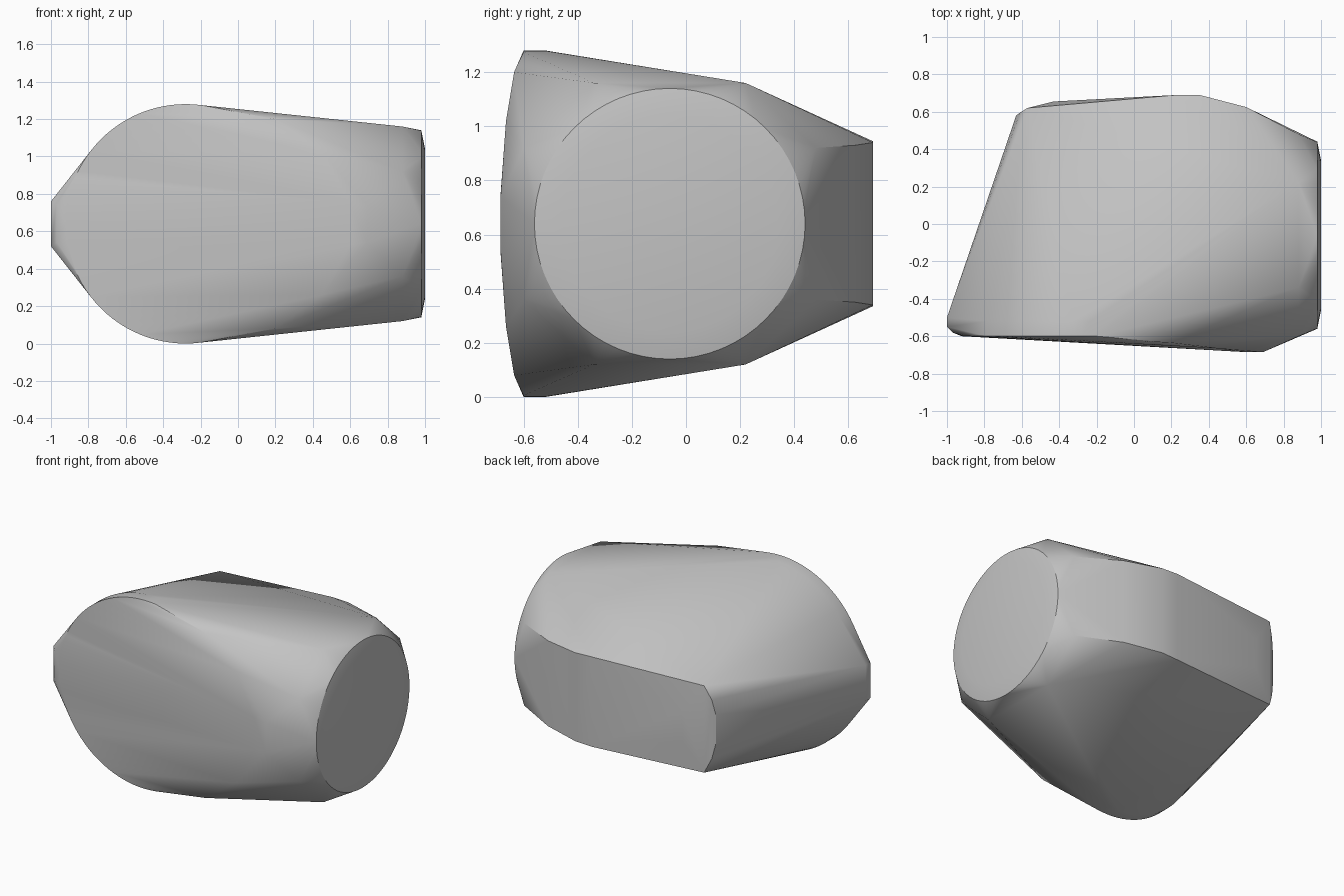
import bpy, bmesh
from math import cos, sin, pi, radians

cube = bpy.data.objects.get("Cube")
if cube:
    bpy.data.objects.remove(cube)

MID = 0.64  # height of the horizontal mirror plane
points = []


def mirrored(x, y, h):
    """Add a point above and below the mirror plane."""
    points.extend([(x, y, MID + h), (x, y, MID - h)])


def ring(place, radius, count):
    """Add a circle, placed by a function of its two offsets."""
    for i in range(count):
        a = 2 * pi * i / count
        points.append(place(radius * cos(a), radius * sin(a)))


# Round end cap, slightly domed
ring(lambda u, v: (0.98, -0.06 + u, MID + v), 0.5, 64)
ring(lambda u, v: (1.0, -0.06 + u, MID + v), 0.4, 64)

# Octagonal collar behind the cap
for u, h in ((0.28, 0.52), (0.54, 0.28)):
    for side in (-1, 1):
        mirrored(0.88, -0.06 + side * u, h)

# Large front disc
for depth in (-0.6, -0.52):
    ring(lambda u, v: (-0.28 + u, depth, MID + v), 0.64, 96)

# Front ridge running to the collar
for p in ((0.2, -0.635, 0.56), (0.45, -0.665, 0.38),
          (0.6, -0.685, 0.11), (0.69, -0.685, 0.1)):
    mirrored(*p)

# Narrow side tip
for p in ((-1, -0.5, 0.12), (-1, -0.55, 0.12), (-0.97, -0.58, 0.1)):
    mirrored(*p)

# Rear corner and rear ridge
for p in ((-0.57, 0.62, 0.295), (-0.63, 0.58, 0.1), (-0.61, 0.595, 0.2),
          (-0.43, 0.655, 0.1), (0.23, 0.69, 0.305), (0.35, 0.69, 0.3),
          (0.6, 0.625, 0.29)):
    mirrored(*p)

# Wrap one tight skin round all the outlines
bm = bmesh.new()
for p in points:
    bm.verts.new(p)
hull = bmesh.ops.convex_hull(bm, input=bm.verts)
loose = {v for v in hull["geom_interior"] + hull["geom_unused"]
         if isinstance(v, bmesh.types.BMVert) and v.is_valid}
bmesh.ops.delete(bm, geom=list(loose), context='VERTS')
bmesh.ops.dissolve_limit(bm, angle_limit=radians(0.5),
                         verts=bm.verts, edges=bm.edges)
bmesh.ops.recalc_face_normals(bm, faces=bm.faces)
mesh = bpy.data.meshes.new("faceted_body")
bm.to_mesh(mesh)
bm.free()
body = bpy.data.objects.new("faceted_body", mesh)
bpy.context.collection.objects.link(body)

# Plain grey material
grey = bpy.data.materials.new("plain_grey")
grey.use_nodes = True
colour = (0.55, 0.55, 0.55, 1)
grey.diffuse_color = colour
grey.node_tree.nodes["Principled BSDF"].inputs["Base Color"].default_value = colour
mesh.materials.append(grey)

bpy.ops.object.select_all(action='DESELECT')
body.select_set(True)
bpy.context.view_layer.objects.active = body
bpy.ops.object.shade_smooth_by_angle(angle=radians(30))
